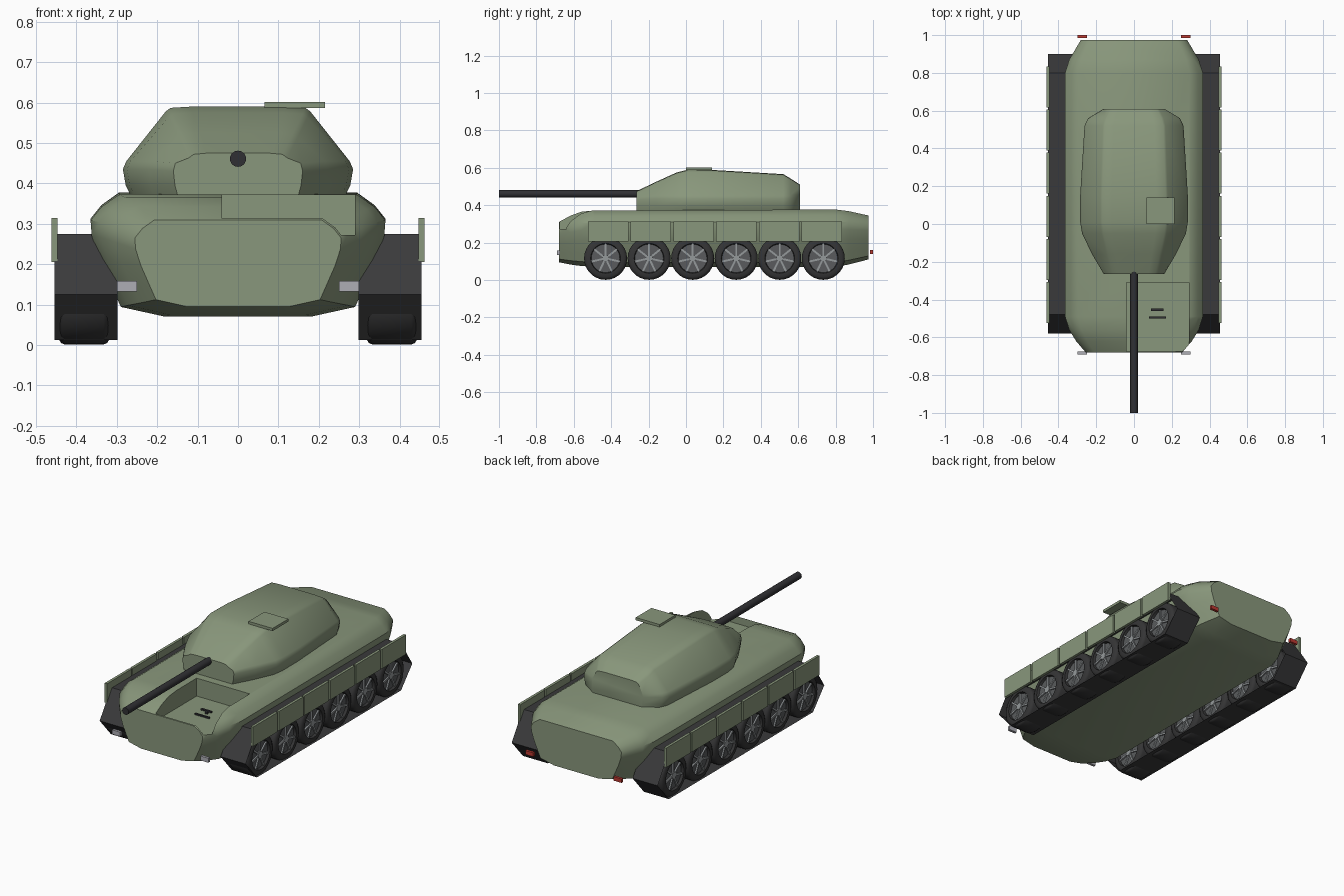
import bpy, bmesh, math
from mathutils import Matrix, Vector

if "Cube" in bpy.data.objects:
    bpy.data.objects.remove(bpy.data.objects["Cube"])


def material(name, rgb):
    m = bpy.data.materials.new(name)
    m.diffuse_color = (*rgb, 1)
    m.use_nodes = True
    m.node_tree.nodes["Principled BSDF"].inputs["Base Color"].default_value = m.diffuse_color
    return m


GREEN = material("olive green", (0.25, 0.31, 0.20))
TRACK = material("track dark grey", (0.042, 0.042, 0.044))
BLACK = material("gun black", (0.03, 0.03, 0.034))
TYRE = material("tyre rubber", (0.035, 0.035, 0.036))
RIM = material("rim dark grey", (0.10, 0.105, 0.11))
SPOKE = material("spoke grey", (0.30, 0.32, 0.33))
LAMP = material("headlight grey", (0.42, 0.42, 0.46))
RED = material("tail light red", (0.5, 0.04, 0.03))


def make(name, bm, *mats, normals=True):
    if normals:
        bmesh.ops.recalc_face_normals(bm, faces=bm.faces)
    me = bpy.data.meshes.new(name)
    bm.to_mesh(me)
    bm.free()
    for m in mats:
        me.materials.append(m)
    ob = bpy.data.objects.new(name, me)
    bpy.context.collection.objects.link(ob)
    return ob


def activate(ob):
    bpy.ops.object.select_all(action='DESELECT')
    ob.select_set(True)
    bpy.context.view_layer.objects.active = ob


def smooth(ob, angle=40):
    activate(ob)
    bpy.ops.object.shade_smooth_by_angle(angle=math.radians(angle))


def add_box(bm, lo, hi, mat_index=0, rot=None):
    lo, hi = Vector(lo), Vector(hi)
    m = Matrix.Translation((lo + hi) / 2) @ Matrix.Diagonal((*(hi - lo), 1))
    if rot:
        m = rot @ m
    verts = bmesh.ops.create_cube(bm, size=1, matrix=m)["verts"]
    for f in {f for v in verts for f in v.link_faces}:
        f.material_index = mat_index


def box(name, lo, hi, mat):
    bm = bmesh.new()
    add_box(bm, lo, hi)
    return make(name, bm, mat)


def loft(name, rings, mat):
    """Skin symmetric cross-sections; each is (y, [(x, z) from bottom to top])."""
    bm = bmesh.new()
    loops = []
    for y, half in rings:
        pts = half + [(-x, z) for x, z in reversed(half)]
        loops.append([bm.verts.new((x, y, z)) for x, z in pts])
    n = len(loops[0])
    for a, b in zip(loops, loops[1:]):
        for i in range(n):
            j = (i + 1) % n
            bm.faces.new((a[i], a[j], b[j], b[i]))
    bm.faces.new(loops[0])
    bm.faces.new(loops[-1])
    return make(name, bm, mat)


# Hull: rounded body tapering at both ends
SECTION = [(0.18, 0), (0.29, 0.08), (0.312, 0.24), (0.343, 0.47), (0.362, 0.66),
           (0.365, 0.79), (0.338, 0.9), (0.295, 1)]
STATIONS = [(-0.68, 0.70, 0.095, 0.31), (-0.62, 0.84, 0.083, 0.343),
            (-0.56, 0.94, 0.075, 0.365), (-0.49, 1, 0.07, 0.372),
            (0.80, 1, 0.07, 0.377), (0.87, 0.94, 0.083, 0.368),
            (0.975, 0.77, 0.11, 0.345)]
hull = loft("hull", [(y, [(x * w, zb + t * (zt - zb)) for x, t in SECTION])
                     for y, w, zb, zt in STATIONS], GREEN)

# Driver's pit cut into the front deck
cutter = box("pit_cutter", (-0.04, -0.675, 0.272), (0.29, -0.31, 0.5), GREEN)
cutter.hide_render = True
activate(hull)
cut = hull.modifiers.new("pit", 'BOOLEAN')
cut.operation, cut.solver, cut.object = 'DIFFERENCE', 'EXACT', cutter
bpy.ops.object.modifier_apply(modifier="pit")
bpy.data.objects.remove(cutter)
smooth(hull)

# Driver's controls on the pit floor
bm = bmesh.new()
add_box(bm, (0.08, -0.50, 0.272), (0.17, -0.49, 0.28))
add_box(bm, (0.09, -0.46, 0.285), (0.155, -0.448, 0.293))
add_box(bm, (0.118, -0.46, 0.272), (0.13, -0.448, 0.285))
make("driver_controls", bm, BLACK)

# Turret: faceted shell, wide in the middle with a sloping nose
TURRET = [(-0.265, 0.16, 0.11, 0.43, 0.475), (-0.16, 0.222, 0.135, 0.435, 0.525),
          (-0.05, 0.275, 0.16, 0.435, 0.575), (0.01, 0.285, 0.167, 0.435, 0.59),
          (0.15, 0.285, 0.167, 0.435, 0.588), (0.52, 0.262, 0.155, 0.435, 0.566),
          (0.56, 0.243, 0.145, 0.435, 0.542), (0.61, 0.16, 0.12, 0.435, 0.51)]
turret = loft("turret", [(y, [(w * 0.93, 0.368), (w * 0.975, 0.395), (w, zs),
                              (w * 0.97, zs + 0.02), (tw + 0.012, zt - 0.012), (tw, zt - 0.003),
                              (tw * 0.7, zt)])
                         for y, w, tw, zs, zt in TURRET], GREEN)
smooth(turret)

# Hatch plate and gun barrel
box("roof_hatch", (0.066, 0, 0.587), (0.215, 0.14, 0.602), GREEN)
bm = bmesh.new()
bmesh.ops.create_cone(bm, cap_ends=True, segments=24, radius1=0.02, radius2=0.02, depth=0.82,
                      matrix=Matrix.Translation((0, -0.59, 0.461)) @ Matrix.Rotation(math.pi / 2, 4, 'X'))
smooth(make("gun_barrel", bm, BLACK))

# Wheel mesh, axle along x: lathed tyre and rim with a spoked face on each side
bm = bmesh.new()
SEG = 28
HALF = [(0.002, 0.050), (0.076, 0.050), (0.080, 0.064), (0.100, 0.064), (0.111, 0.057), (0.115, 0.048)]
profile = HALF + [(r, -x) for r, x in reversed(HALF)]
rows = [[bm.verts.new((x, r * math.cos(2 * math.pi * i / SEG), r * math.sin(2 * math.pi * i / SEG)))
         for i in range(SEG)] for r, x in profile]
for k, (a, b) in enumerate(zip(rows, rows[1:])):
    for i in range(SEG):
        j = (i + 1) % SEG
        f = bm.faces.new((a[i], a[j], b[j], b[i]))
        f.material_index = 1 if k in (0, len(rows) - 2) else 0
bm.faces.new(rows[0])
bm.faces.new(rows[-1])
for s in (-1, 1):
    x0, x1 = sorted((s * 0.049, s * 0.058))
    for k in range(7):
        rot = Matrix.Rotation(2 * math.pi * k / 7, 4, 'X')
        add_box(bm, (x0, -0.005, 0.012), (x1, 0.005, 0.078), 2, rot)
    hub = bmesh.ops.create_cone(bm, cap_ends=True, segments=14, radius1=0.019, radius2=0.019, depth=0.012,
                                matrix=Matrix.Translation((s * 0.054, 0, 0)) @ Matrix.Rotation(math.pi / 2, 4, 'Y'))
    for f in {f for v in hub["verts"] for f in v.link_faces}:
        f.material_index = 2
wheel = make("wheel", bm, TYRE, RIM, SPOKE)
smooth(wheel)
wheel_mesh = wheel.data
bpy.data.objects.remove(wheel)

BAND = [(-0.48, 0.275), (0.80, 0.275), (0.90, 0.125), (0.80, 0.012), (-0.48, 0.012), (-0.58, 0.125)]
for side, s in (("left", -1), ("right", 1)):
    # Track: open six-sided band around the wheels
    bm = bmesh.new()
    inner = [bm.verts.new((s * 0.298, y, z)) for y, z in BAND]
    outer = [bm.verts.new((s * 0.454, y, z)) for y, z in BAND]
    for i in range(6):
        j = (i + 1) % 6
        quad = (inner[i], inner[j], outer[j], outer[i])
        bm.faces.new(quad if s < 0 else quad[::-1])
    bm.normal_update()
    top = max(bm.faces, key=lambda f: f.calc_center_median().z)
    if top.normal.z < 0:
        bmesh.ops.reverse_faces(bm, faces=bm.faces)
    make(f"{side}_track", bm, TRACK, normals=False)

    # Six road wheels and six skirt plates
    for i in range(6):
        ob = bpy.data.objects.new(f"{side}_wheel_{i + 1}", wheel_mesh)
        ob.location = (s * 0.381, -0.43 + i * 0.2328, 0.116)
        bpy.context.collection.objects.link(ob)
        y = -0.525 + i * 0.2285
        xs = sorted((s * 0.447, s * 0.462))
        box(f"{side}_skirt_{i + 1}", (xs[0], y, 0.205), (xs[1], y + 0.217, 0.314), GREEN)

    # Front and rear lamps
    xs = sorted((s * 0.25, s * 0.299))
    box(f"{side}_headlight", (xs[0], -0.69, 0.133), (xs[1], -0.675, 0.158), LAMP)
    box(f"{side}_tail_light", (xs[0], 0.985, 0.138), (xs[1], 1.0, 0.16), RED)
